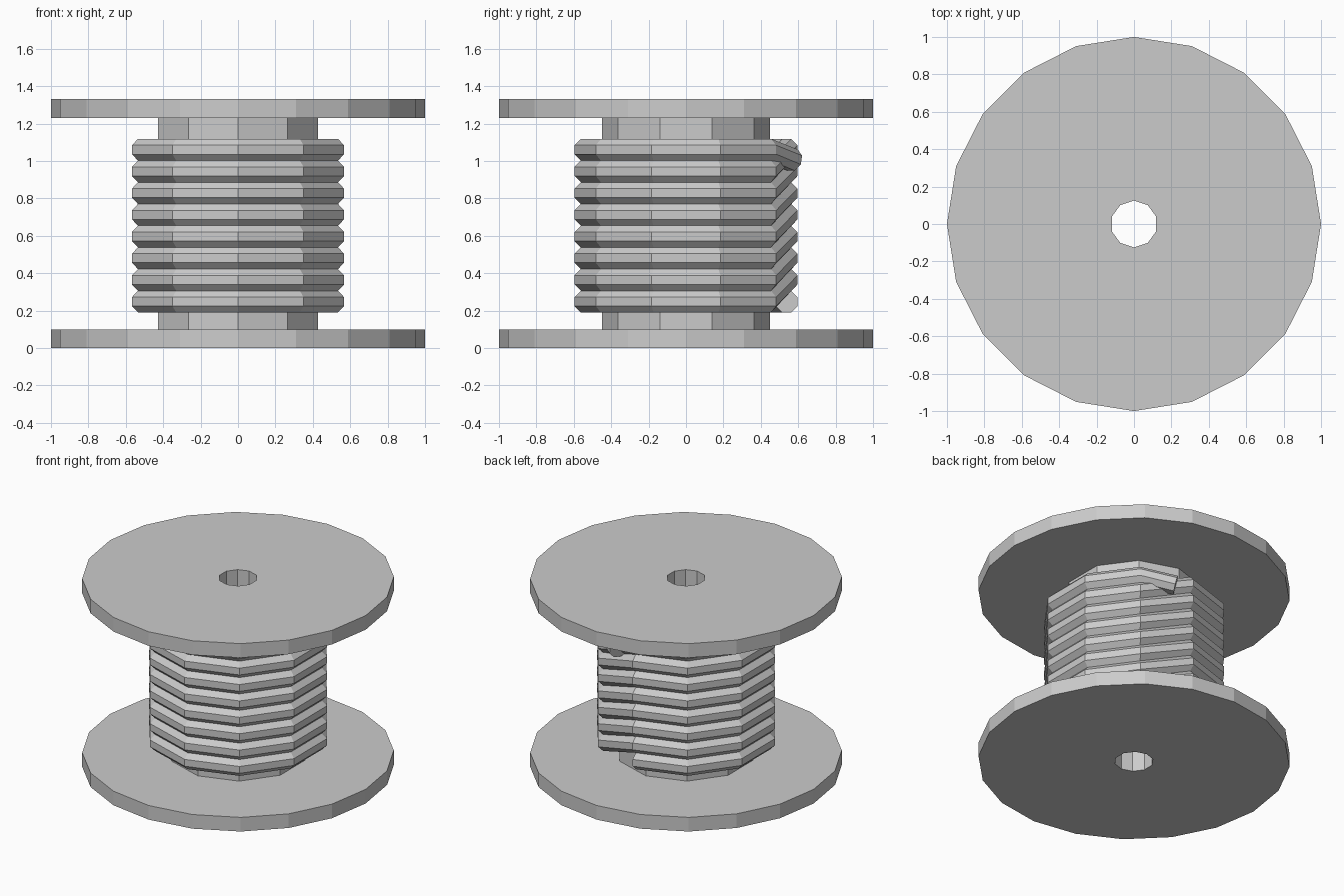
import bpy, bmesh
from math import radians, cos, sin, pi
from mathutils import Vector

if "Cube" in bpy.data.objects:
    bpy.data.objects.remove(bpy.data.objects["Cube"])


def finish(name, bm):
    bmesh.ops.recalc_face_normals(bm, faces=bm.faces)
    mesh = bpy.data.meshes.new(name)
    bm.to_mesh(mesh)
    bm.free()
    obj = bpy.data.objects.new(name, mesh)
    bpy.context.collection.objects.link(obj)
    return obj


def ring(bm, n, r, z):
    angles = [radians(18) + 2 * pi * i / n for i in range(n)]
    return [bm.verts.new((r * cos(a), r * sin(a), z)) for a in angles]


def join(bm, a, b):
    # Faces between two rings of 10 or 20 points
    if len(a) > len(b):
        a, b = b, a
    n, m = len(a), len(b)
    k = m // n
    for i in range(n):
        outer = [b[(i * k + s) % m] for s in range(k, -1, -1)]
        bm.faces.new([a[i], a[(i + 1) % n]] + outer)


# Spool: two flanges, ten-sided core and through bore
bm = bmesh.new()
profile = [(10, 0.125, 0), (20, 1, 0), (20, 1, 0.1), (10, 0.45, 0.1),
           (10, 0.45, 1.23), (20, 1, 1.23), (20, 1, 1.33), (10, 0.125, 1.33)]
rings = [ring(bm, *p) for p in profile]
for i in range(len(rings)):
    join(bm, rings[i - 1], rings[i])
finish("spool", bm)

# Wound rope: level turns that step up one pitch on the back right side
TURNS, PITCH, Z0, R, ROPE = 8, 0.116, 0.248, 0.538, 0.063
UP = Vector((0, 0, 1))
bm = bmesh.new()


def section(centre, out, up):
    pts = []
    for i in range(8):
        a = radians(22.5 + 45 * i)
        pts.append(bm.verts.new(centre + ROPE * (cos(a) * out + sin(a) * up)))
    return pts


sections = []
for turn in range(TURNS):
    for i in range(10):
        a = radians(90 + 36 * i)
        out = Vector((cos(a), sin(a), 0))
        sections.append(section(out * R + UP * (Z0 + PITCH * turn), out, UP))

# Loose end lying down over the turn below
last = out * R + UP * (Z0 + PITCH * (TURNS - 1))
tip = Vector((0.13, 0.57, 1.005))
d = (tip - last).normalized()
side = d.cross(UP).normalized()
sections.append(section(tip, side, side.cross(d)))

for a, b in zip(sections, sections[1:]):
    for i in range(8):
        j = (i + 1) % 8
        bm.faces.new((a[i], a[j], b[j], b[i]))
bm.faces.new(sections[0])
bm.faces.new(sections[-1])
finish("rope", bm)
